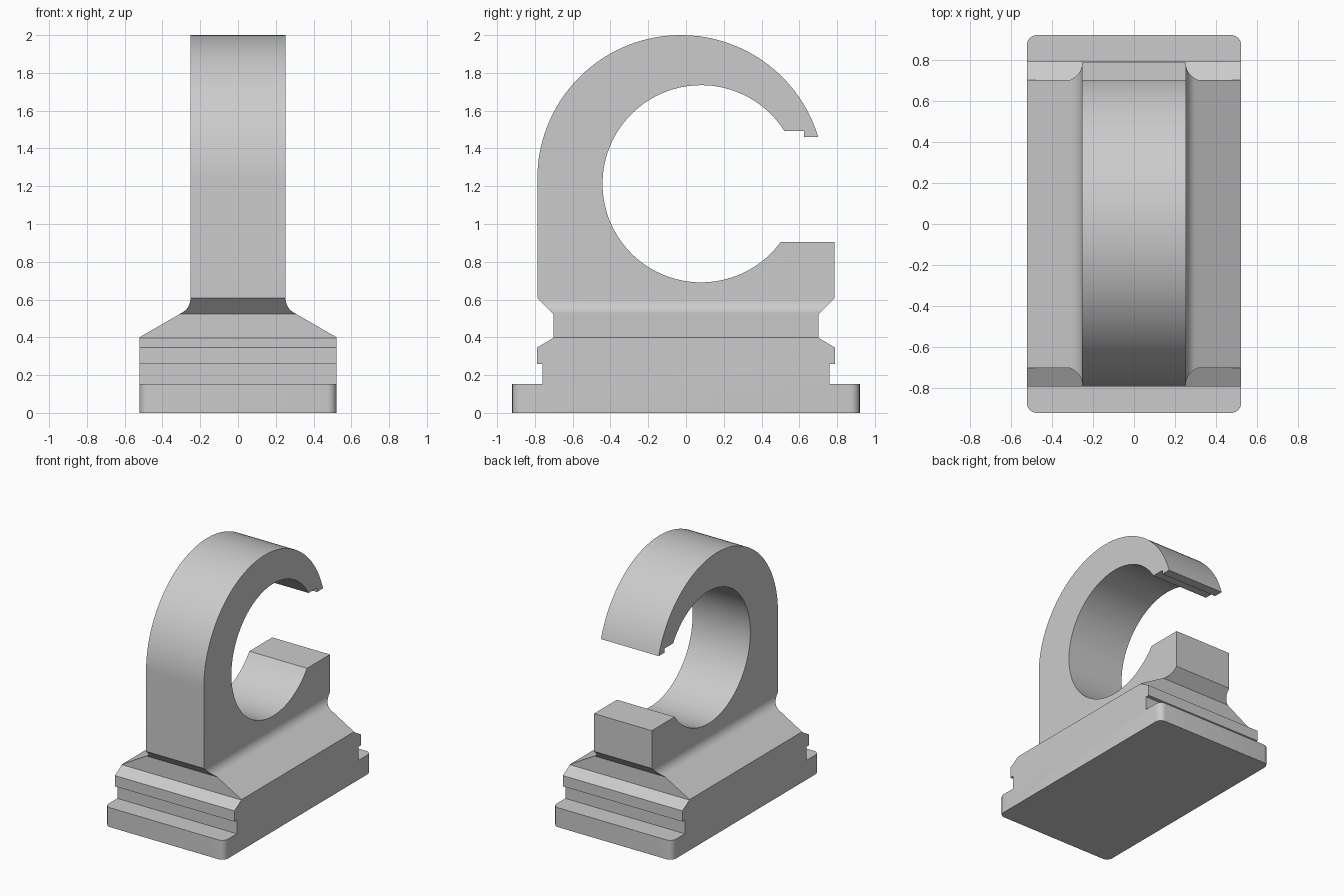
import bpy, bmesh
from math import sin, cos, tan, atan2, pi, radians
from mathutils import Matrix

if "Cube" in bpy.data.objects:
    bpy.data.objects.remove(bpy.data.objects["Cube"], do_unlink=True)

grey = bpy.data.materials.new("light grey plastic")
grey.use_nodes = True
colour = (0.6, 0.6, 0.6, 1)
grey.diffuse_color = colour
grey.node_tree.nodes["Principled BSDF"].inputs["Base Color"].default_value = colour


def arc(centre, radius, start, end, steps):
    """Points on an arc, both ends included."""
    return [(centre[0] + radius * cos(start + (end - start) * i / steps),
             centre[1] + radius * sin(start + (end - start) * i / steps))
            for i in range(steps + 1)]


def prism(name, profile, half, place):
    """Extrude a closed profile to both sides of the middle plane."""
    bm = bmesh.new()
    base = bm.faces.new([bm.verts.new(place(-half, p)) for p in profile])
    span = [b - a for a, b in zip(place(-half, (0, 0)), place(half, (0, 0)))]
    top = bmesh.ops.extrude_face_region(bm, geom=[base], use_keep_orig=True)
    bmesh.ops.translate(bm, vec=span,
                        verts=[v for v in top["geom"] if isinstance(v, bmesh.types.BMVert)])
    bmesh.ops.recalc_face_normals(bm, faces=bm.faces)
    mesh = bpy.data.meshes.new(name)
    bm.to_mesh(mesh)
    bm.free()
    mesh.materials.append(grey)
    obj = bpy.data.objects.new(name, mesh)
    bpy.context.scene.collection.objects.link(obj)
    return obj


# Side profile: stepped foot, the same at both ends
foot = [(0.92, 0), (0.92, 0.153), (0.76, 0.153), (0.76, 0.26), (0.79, 0.26),
        (0.79, 0.345), (0.702, 0.397), (0.702, 0.523), (0.787, 0.607)]
# Open hook: lower jaw, round bore, notched lip, outer curve
bore, bore_r = (0.08, 1.213), 0.522
hook, hook_r = (-0.027, 1.24), 0.76
jaw_z, lip_z, tip_z = 0.905, 1.492, 1.46


def angle_at(centre, radius, z):
    h = z - centre[1]
    return atan2(h, (radius * radius - h * h) ** 0.5)


side = foot + [(0.787, jaw_z)]
side += arc(bore, bore_r, 2 * pi + angle_at(bore, bore_r, jaw_z),
            angle_at(bore, bore_r, lip_z), 72)
side += [(0.625, lip_z), (0.625, tip_z)]
side += arc(hook, hook_r, angle_at(hook, hook_r, tip_z), pi, 64)
side += [(-y, z) for y, z in reversed(foot)]
clip = prism("pipe_clip", side, 0.522, lambda d, p: (d, p[0], p[1]))

# Front profile: wide foot, sloped shoulders, fillet into the narrow hook
wide, narrow, shoulder, slope, fillet = 0.522, 0.252, 0.4, radians(30), 0.085
meet = shoulder + (wide - narrow) * tan(slope)
centre = (narrow + fillet, meet + fillet * tan(slope))
half_front = [(wide, -0.1), (wide, shoulder)]
centre = (narrow + fillet, meet + fillet * tan((pi / 2 - slope) / 2))
half_front += arc(centre, fillet, 1.5 * pi - (pi / 2 - slope) + pi / 2 - 2 * slope, pi, 10)
half_front += [(narrow, 2.1)]
front = half_front + [(-x, z) for x, z in reversed(half_front)]
cutter = prism("front_cutter", front, 1.2, lambda d, p: (p[0], d, p[1]))
cutter.hide_render = True

# Keep what both profiles share
mod = clip.modifiers.new("front_shape", "BOOLEAN")
mod.operation, mod.solver, mod.object = "INTERSECT", "EXACT", cutter
bpy.context.view_layer.update()
mesh = bpy.data.meshes.new_from_object(
    clip.evaluated_get(bpy.context.evaluated_depsgraph_get()))
clip.modifiers.clear()
clip.data = mesh
bpy.data.objects.remove(cutter, do_unlink=True)

# Round the upright corners of the bottom flange
bm = bmesh.new()
bm.from_mesh(mesh)
bmesh.ops.remove_doubles(bm, verts=bm.verts, dist=0.0005)
corners = [e for e in bm.edges
           if all(abs(v.co.y) > 0.9 and abs(v.co.x) > 0.5 for v in e.verts)
           and abs(e.verts[0].co.z - e.verts[1].co.z) > 0.1]
bmesh.ops.bevel(bm, geom=corners, offset=0.05, segments=6, profile=0.5, affect="EDGES")
bm.to_mesh(mesh)
bm.free()

bpy.context.view_layer.objects.active = clip
clip.select_set(True)
bpy.ops.object.shade_smooth_by_angle(angle=radians(25))
